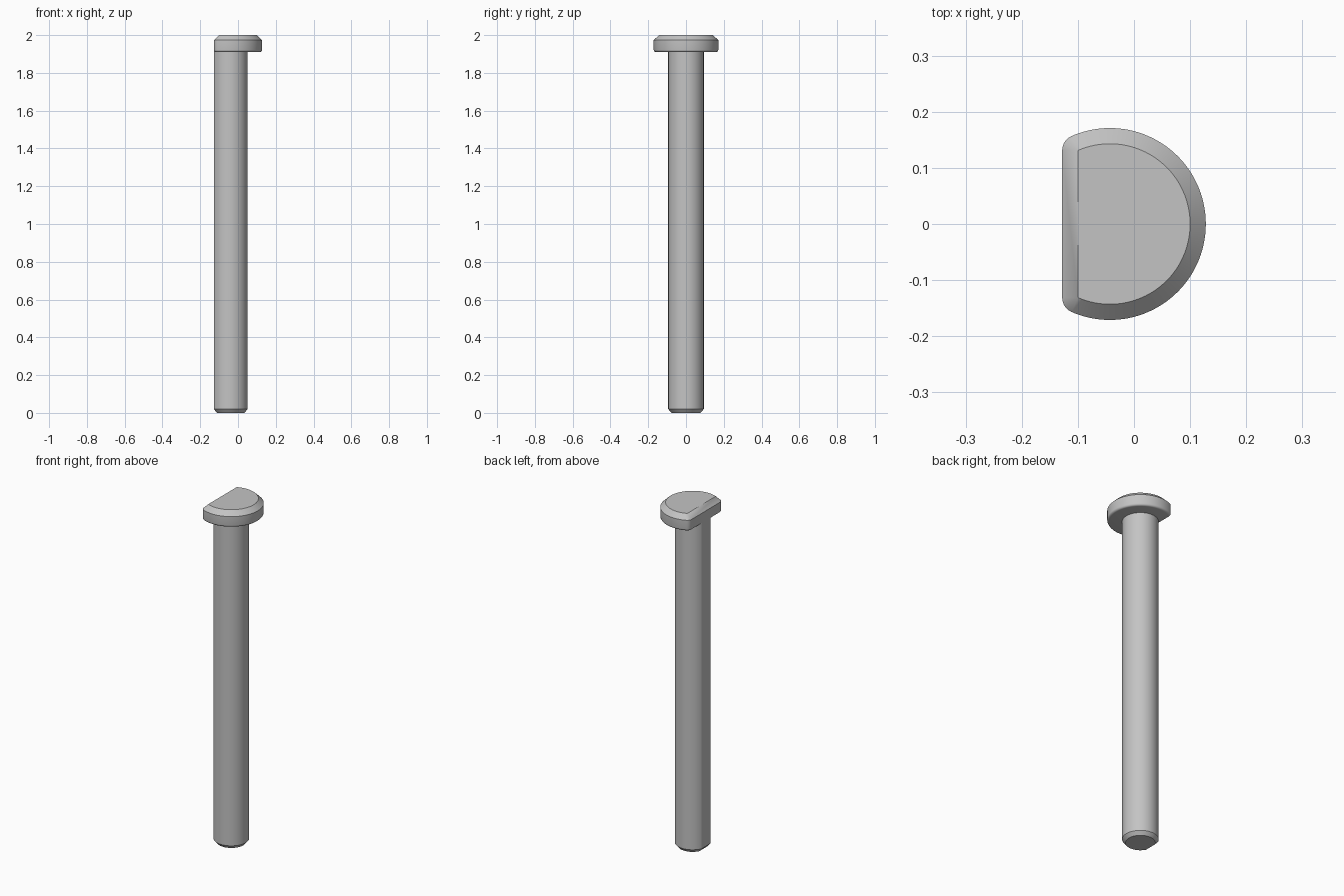
import bpy, bmesh, math

cube = bpy.data.objects.get("Cube")
if cube:
    bpy.data.objects.remove(cube, do_unlink=True)

AXIS_X = -0.043      # centre of the round side
ARC_STEPS, CORNER_STEPS = 72, 6

steel = bpy.data.materials.new("grey_steel")
steel.use_nodes = True
steel.diffuse_color = (0.55, 0.55, 0.55, 1)
steel.node_tree.nodes["Principled BSDF"].inputs["Base Color"].default_value = (0.55, 0.55, 0.55, 1)


def d_outline(radius, flat, grow):
    """Circle cut by a flat on the -x side, grown outwards with round corners."""
    end = math.acos(-flat / radius)
    samples = []
    for i in range(ARC_STEPS + 1):
        a = end * (2 * i / ARC_STEPS - 1)
        samples.append((a, a))
    fan = [end + (math.pi - end) * i / CORNER_STEPS for i in range(1, CORNER_STEPS + 1)]
    samples = [(-end, -n) for n in reversed(fan)] + samples + [(end, n) for n in fan]
    return [(AXIS_X + radius * math.cos(a) + grow * math.cos(n),
             radius * math.sin(a) + grow * math.sin(n)) for a, n in samples]


def loft(name, rings):
    """Skin a stack of (z, radius, flat, grow) outlines and cap both ends."""
    bm = bmesh.new()
    loops = [[bm.verts.new((x, y, z)) for x, y in d_outline(r, f, g)]
             for z, r, f, g in rings]
    for low, high in zip(loops, loops[1:]):
        for i in range(len(low)):
            j = (i + 1) % len(low)
            bm.faces.new((low[i], low[j], high[j], high[i]))
    bm.faces.new(loops[0][::-1])
    bm.faces.new(loops[-1])
    bmesh.ops.remove_doubles(bm, verts=bm.verts, dist=1e-5)
    bmesh.ops.recalc_face_normals(bm, faces=bm.faces)
    mesh = bpy.data.meshes.new(name)
    bm.to_mesh(mesh)
    bm.free()
    mesh.materials.append(steel)
    obj = bpy.data.objects.new(name, mesh)
    bpy.context.collection.objects.link(obj)
    bpy.ops.object.select_all(action="DESELECT")
    obj.select_set(True)
    bpy.context.view_layer.objects.active = obj
    bpy.ops.object.shade_smooth_by_angle(angle=math.radians(24))
    return obj


# Shank with a flat along its length and a chamfered tip
loft("shank", [(0, 0.077, 0.068, 0), (0.02, 0.094, 0.085, 0), (1.925, 0.094, 0.085, 0)])

# Head: rounded lower edge, straight rim, chamfered top
FILLET, RIM = 0.012, 0.028
head = []
for i in range(5):
    t = math.pi / 2 * i / 4
    head.append((1.91 + FILLET * (1 - math.cos(t)), 0.143, 0.057,
                 RIM - FILLET * (1 - math.sin(t))))
head += [(1.973, 0.143, 0.057, RIM), (2.0, 0.143, 0.057, 0)]
loft("head", head)
